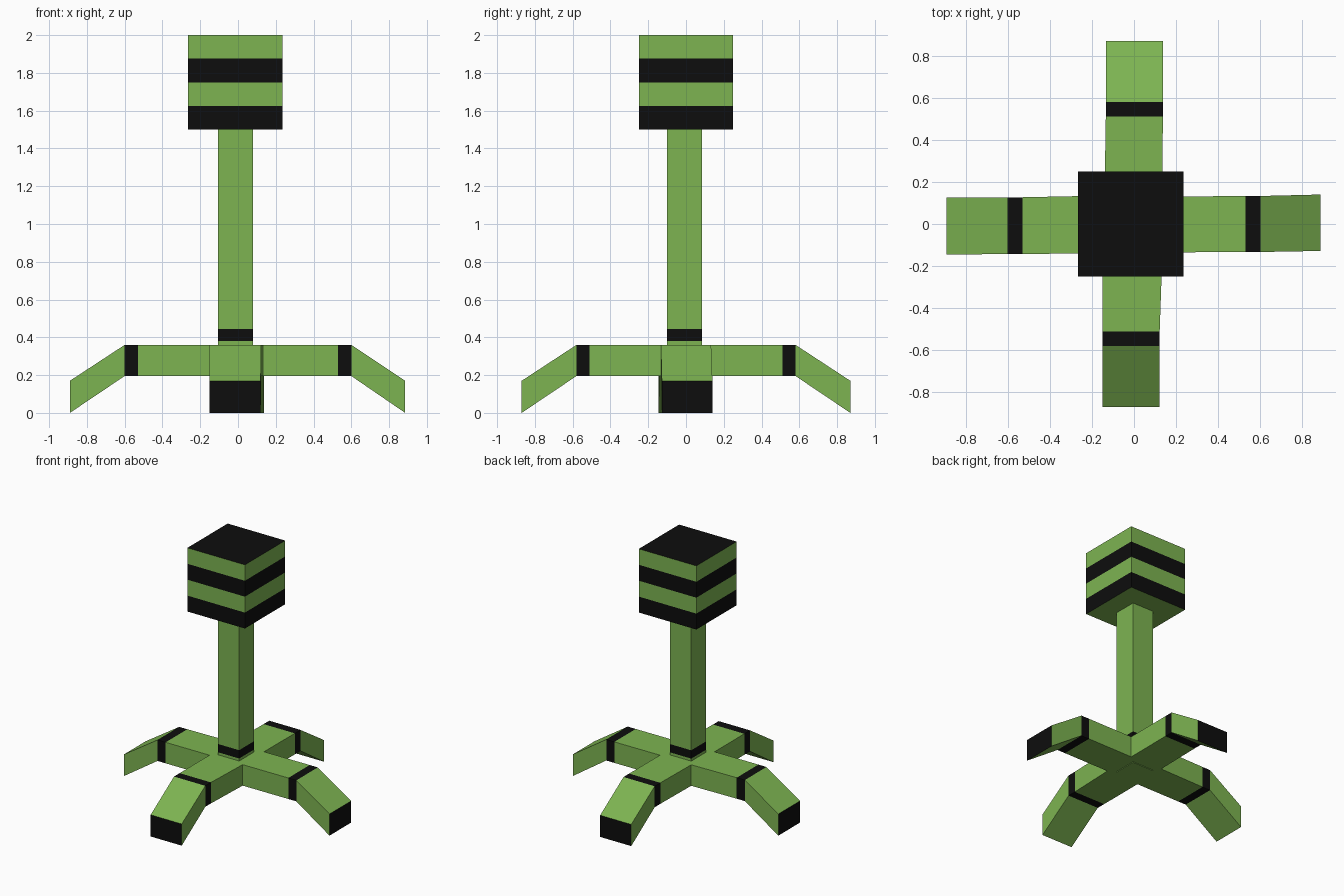
import bpy, bmesh
from mathutils import Vector

cube = bpy.data.objects.get("Cube")
if cube:
    bpy.data.objects.remove(cube, do_unlink=True)


def material(name, rgb):
    m = bpy.data.materials.new(name)
    m.use_nodes = True
    m.diffuse_color = (*rgb, 1)
    bsdf = next(n for n in m.node_tree.nodes if n.type == 'BSDF_PRINCIPLED')
    bsdf.inputs["Base Color"].default_value = (*rgb, 1)
    return m


GREEN, BLACK = 0, 1
MATS = [material("leaf green", (0.205, 0.455, 0.083)),
        material("black", (0.004, 0.004, 0.004))]


def finish(name, bm):
    bmesh.ops.recalc_face_normals(bm, faces=bm.faces[:])
    mesh = bpy.data.meshes.new(name)
    bm.to_mesh(mesh)
    bm.free()
    for m in MATS:
        mesh.materials.append(m)
    obj = bpy.data.objects.new(name, mesh)
    bpy.context.collection.objects.link(obj)
    return obj


def banded_column(name, x, y, levels, bands, top, bottom):
    """Square column cut at each level; bands gives the colour of each storey."""
    bm = bmesh.new()
    rings = [[bm.verts.new((x[i], y[j], z)) for i, j in ((0, 0), (1, 0), (1, 1), (0, 1))]
             for z in levels]
    for a, b, colour in zip(rings, rings[1:], bands):
        for k in range(4):
            n = (k + 1) % 4
            bm.faces.new((a[k], a[n], b[n], b[k])).material_index = colour
    bm.faces.new(rings[0]).material_index = bottom
    bm.faces.new(rings[-1]).material_index = top
    return finish(name, bm)


# Striped head and slender stem
banded_column("head", (-0.265, 0.235), (-0.25, 0.25), (1.5, 1.625, 1.75, 1.875, 2.0),
              (BLACK, GREEN, BLACK, GREEN), BLACK, GREEN)
banded_column("stem", (-0.105, 0.08), (-0.1, 0.085), (0.19, 0.38, 0.445, 1.5),
              (GREEN, BLACK, GREEN), GREEN, GREEN)

# Cross-shaped base: a hub whose four edges each extend into a bent leg
HIGH, LOW, TIP_HIGH = 0.36, 0.195, 0.17
bm = bmesh.new()
corners = [(-0.15, -0.14), (0.135, -0.135), (0.135, 0.13), (-0.14, 0.135)]
hub = [(bm.verts.new((x, y, HIGH)), bm.verts.new((x, y, LOW))) for x, y in corners]
for level in range(2):
    bm.faces.new([c[level] for c in hub])

# Direction, band start, knee and tip distances, then side limits at knee and tip
legs = [((0, -1), (0.51, 0.58, 0.87), (-0.15, 0.122), (-0.15, 0.12)),
        ((1, 0), (0.53, 0.60, 0.885), (-0.133, 0.133), (-0.128, 0.14)),
        ((0, 1), (0.51, 0.58, 0.87), (0.137, -0.134), (0.137, -0.133)),
        ((-1, 0), (0.53, 0.60, 0.89), (0.127, -0.142), (0.125, -0.146))]

for i, (direction, distances, knee, tip) in enumerate(legs):
    out = Vector((*direction, 0))
    side = Vector((abs(direction[1]), abs(direction[0]), 0))
    first, second = hub[i], hub[(i + 1) % 4]
    ring = [first[0], second[0], second[1], first[1]]
    sections = zip(distances, (knee, knee, tip),
                   ((HIGH, LOW), (HIGH, LOW), (TIP_HIGH, 0)), (GREEN, BLACK, GREEN))
    for dist, (a, b), (hi, lo), colour in sections:
        new = [bm.verts.new(out * dist + side * s + Vector((0, 0, z)))
               for s, z in ((a, hi), (b, hi), (b, lo), (a, lo))]
        for k in range(4):
            n = (k + 1) % 4
            bm.faces.new((ring[k], ring[n], new[n], new[k])).material_index = colour
        ring = new
    bm.faces.new(ring).material_index = BLACK  # foot end
finish("four_legged_base", bm)
